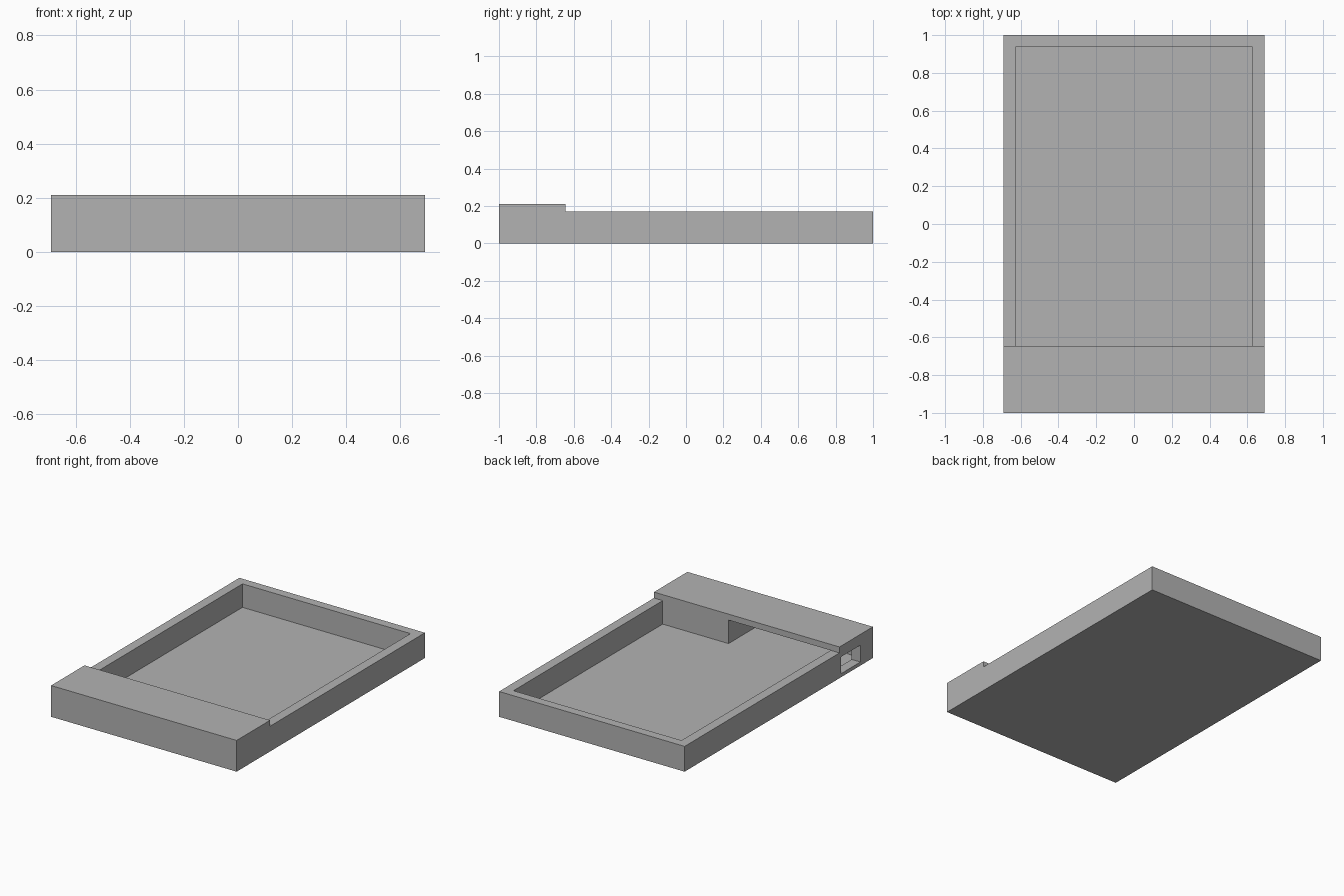
import bpy
import bmesh

cube = bpy.data.objects.get("Cube")
if cube:
    bpy.data.objects.remove(cube, do_unlink=True)

# Main dimensions
HALF_W, HALF_L = 0.69, 1.0
IN_W, IN_L = 0.625, 0.94
FLOOR, RIM, TOP = 0.012, 0.17, 0.21
STEP_Y = -0.645
POCKET_X = 0.135

grey = bpy.data.materials.new("matte grey")
grey.use_nodes = True
colour = (0.45, 0.45, 0.45, 1)
grey.diffuse_color = colour
grey.node_tree.nodes["Principled BSDF"].inputs["Base Color"].default_value = colour


def prism(name, outline, z0, z1):
    """Extrude a plan outline straight up from z0 to z1."""
    bm = bmesh.new()
    face = bm.faces.new([bm.verts.new((x, y, z0)) for x, y in outline])
    ext = bmesh.ops.extrude_face_region(bm, geom=[face])
    verts = [v for v in ext["geom"] if isinstance(v, bmesh.types.BMVert)]
    bmesh.ops.translate(bm, verts=verts, vec=(0, 0, z1 - z0))
    bmesh.ops.recalc_face_normals(bm, faces=bm.faces)
    mesh = bpy.data.meshes.new(name)
    bm.to_mesh(mesh)
    bm.free()
    mesh.materials.append(grey)
    obj = bpy.data.objects.new(name, mesh)
    bpy.context.collection.objects.link(obj)
    return obj


def rect(x0, x1, y0, y1):
    return [(x0, y0), (x1, y0), (x1, y1), (x0, y1)]


def cut(target, cutter):
    """Subtract the cutter, then discard it."""
    cutter.hide_render = True
    mod = target.modifiers.new("cut", 'BOOLEAN')
    mod.operation = 'DIFFERENCE'
    mod.solver = 'EXACT'
    mod.object = cutter
    bpy.context.view_layer.objects.active = target
    bpy.ops.object.modifier_apply(modifier=mod.name)
    bpy.data.objects.remove(cutter, do_unlink=True)


# Tray body
tray = prism("tray_body", rect(-HALF_W, HALF_W, -HALF_L, HALF_L), 0, RIM)

# Open recess joined to the pocket under the raised cover
recess = [(-IN_W, -IN_L), (POCKET_X, -IN_L), (POCKET_X, STEP_Y),
          (IN_W, STEP_Y), (IN_W, IN_L), (-IN_W, IN_L)]
cut(tray, prism("recess_cutter", recess, FLOOR, TOP + 0.1))

# Side port into the pocket
cut(tray, prism("port_cutter", rect(-HALF_W - 0.1, -IN_W + 0.05, -0.867, -0.66),
                0.024, 0.137))

# Raised cover across the front
prism("front_cover", rect(-HALF_W, HALF_W, -HALF_L, STEP_Y), RIM, TOP)
